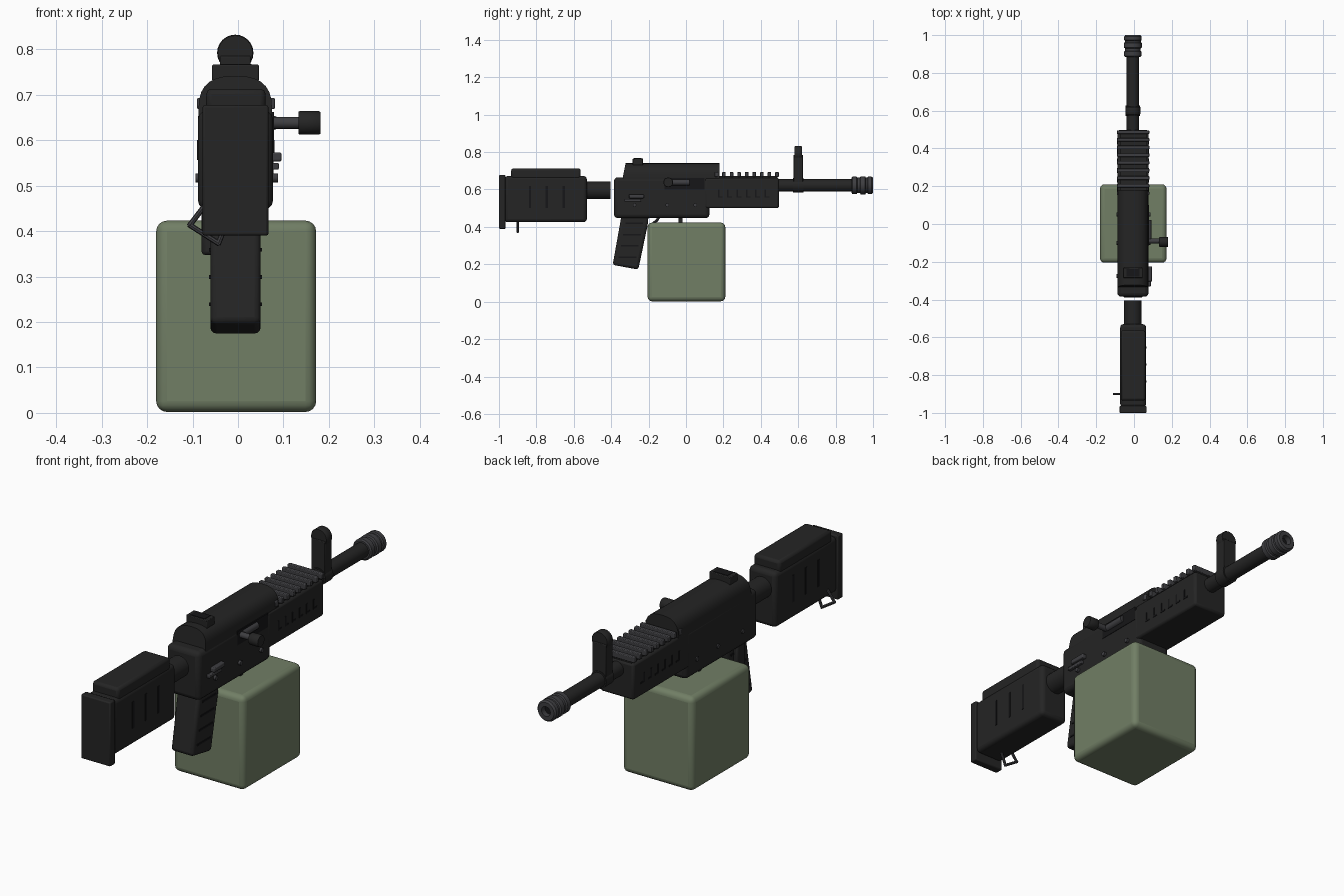
import bpy, bmesh, math
from mathutils import Vector, Matrix

if "Cube" in bpy.data.objects:
    bpy.data.objects.remove(bpy.data.objects["Cube"])

CX = -0.006  # centre line of the body


def material(name, rgb):
    m = bpy.data.materials.new(name)
    m.diffuse_color = (*rgb, 1)
    m.use_nodes = True
    m.node_tree.nodes["Principled BSDF"].inputs["Base Color"].default_value = m.diffuse_color
    return m


BLACK = material("black polymer", (0.018, 0.018, 0.018))
DEEP = material("deep black", (0.008, 0.008, 0.009))
GREY = material("gunmetal grey", (0.048, 0.048, 0.053))
GREEN = material("olive green", (0.165, 0.21, 0.13))


def finish(name, bm, mat, bevel=0.0, segs=2):
    bmesh.ops.recalc_face_normals(bm, faces=bm.faces)
    me = bpy.data.meshes.new(name)
    bm.to_mesh(me)
    bm.free()
    me.materials.append(mat)
    ob = bpy.data.objects.new(name, me)
    bpy.context.collection.objects.link(ob)
    if bevel:
        mod = ob.modifiers.new("Bevel", 'BEVEL')
        mod.width, mod.segments, mod.limit_method = bevel, segs, 'ANGLE'
        mod.angle_limit = math.radians(40)
    bpy.context.view_layer.objects.active = ob
    ob.select_set(True)
    bpy.ops.object.shade_smooth_by_angle(angle=math.radians(35))
    ob.select_set(False)
    return ob


def box(name, x, y, z, mat=BLACK, bevel=0.0, segs=2):
    """Box from (min, max) ranges."""
    bm = bmesh.new()
    bmesh.ops.create_cube(bm, size=1)
    for v in bm.verts:
        v.co = [(r[0] + r[1]) / 2 + c * (r[1] - r[0]) for r, c in zip((x, y, z), v.co)]
    return finish(name, bm, mat, bevel, segs)


def prism(name, pts, axis, lo, hi, mat=BLACK, bevel=0.0, segs=2):
    """Extrude a 2D outline along x (points are y,z) or along y (points are x,z)."""
    bm = bmesh.new()
    place = (lambda a, b, t: (t, a, b)) if axis == 'x' else (lambda a, b, t: (a, t, b))
    f = bm.faces.new([bm.verts.new(place(a, b, lo)) for a, b in pts])
    ext = bmesh.ops.extrude_face_region(bm, geom=[f])
    d = Vector(place(0, 0, hi - lo))
    bmesh.ops.translate(bm, vec=d, verts=[v for v in ext['geom'] if isinstance(v, bmesh.types.BMVert)])
    return finish(name, bm, mat, bevel, segs)


def lathe(name, prof, axis, centre, mat=BLACK, n=24):
    """Turn a profile of (position, radius) about the x or y axis."""
    bm = bmesh.new()
    rings = []
    for t, r in prof:
        ring = []
        for i in range(n):
            a = 2 * math.pi * i / n
            p, q = r * math.cos(a), r * math.sin(a)
            ring.append(bm.verts.new((centre[0] + p, t, centre[1] + q) if axis == 'y'
                                     else (t, centre[0] + p, centre[1] + q)))
        rings.append(ring)
    for a, b in zip(rings, rings[1:]):
        for i in range(n):
            bm.faces.new((a[i], a[(i + 1) % n], b[(i + 1) % n], b[i]))
    bm.faces.new(rings[0])
    bm.faces.new(rings[-1])
    return finish(name, bm, mat)


def wire(name, pts, radius, mat, closed=False):
    """Thin bent rod through a list of points."""
    bm = bmesh.new()
    for a, b in zip(pts, pts[1:] + (pts[:1] if closed else [])):
        a, b = Vector(a), Vector(b)
        if a == b:
            continue
        rot = (b - a).to_track_quat('Z', 'Y').to_matrix().to_4x4()
        bmesh.ops.create_cone(bm, cap_ends=True, segments=8, radius1=radius, radius2=radius,
                              depth=(b - a).length + radius,
                              matrix=Matrix.Translation((a + b) / 2) @ rot)
    return finish(name, bm, mat)


# Box magazine
box("ammo_box", (-0.18, 0.172), (-0.205, 0.21), (0.002, 0.423), GREEN, 0.024, 4)

# Shoulder stock
box("stock_body", (-0.073, 0.064), (-0.97, -0.53), (0.425, 0.672), BLACK, 0.018, 3)
box("cheek_rest", (-0.07, 0.061), (-0.935, -0.563), (0.655, 0.713), BLACK, 0.012)
box("butt_plate", (-0.078, 0.067), (-1.0, -0.964), (0.39, 0.677), BLACK, 0.005)
lathe("stock_tube", [(-0.56, 0.047), (-0.405, 0.047)], 'y', (CX, 0.595))
for side, x in (("left", -0.073), ("right", 0.064)):
    for i in range(3):
        y = -0.84 + 0.09 * i
        box(f"stock_groove_{side}", (x - 0.002, x + 0.002), (y, y + 0.012), (0.50, 0.62), DEEP)
wire("sling_loop", [(-0.07, -0.9, 0.46), (-0.106, -0.9, 0.413), (-0.043, -0.9, 0.373),
                    (-0.02, -0.9, 0.43)], 0.006, GREY)

# Receiver with domed cover
box("receiver", (-0.088, 0.077), (-0.385, 0.125), (0.447, 0.665), BLACK, 0.02, 3)
dome = [(CX + 0.081 * math.copysign(abs(math.cos(a)) ** 0.75, math.cos(a)),
         0.665 + 0.076 * math.sin(a) ** 0.75 if math.sin(a) > 1e-6 else 0.665)
        for a in [math.pi * i / 14 for i in range(15)]]
outline = dome + [(CX - 0.081, 0.6), (CX + 0.081, 0.6)]
cover = prism("receiver_cover", outline, 'y', -0.338, 0.18, BLACK)
for v in cover.data.vertices:  # raked rear face
    if v.co.y < 0:
        v.co.y += max(0, v.co.z - 0.665) * 0.2
box("rear_sight", (-0.057, 0.046), (-0.285, -0.23), (0.73, 0.766), BLACK, 0.003)
box("sight_notch", (-0.04, 0.03), (-0.278, -0.237), (0.764, 0.768), DEEP)

# Right side controls
box("ejection_port", (0.074, 0.079), (-0.115, 0.1), (0.6, 0.662), DEEP)
lathe("bolt", [(-0.08, 0.016), (0.02, 0.016)], 'y', (0.076, 0.638), GREY, 16)
lathe("charging_rod", [(0.06, 0.013), (0.136, 0.013)], 'x', (-0.09, 0.638), GREY, 16)
lathe("charging_knob", [(0.133, 0.024), (0.136, 0.026), (0.178, 0.026), (0.181, 0.024)],
      'x', (-0.095, 0.638), BLACK)
box("selector_lever", (0.07, 0.096), (-0.305, -0.225), (0.553, 0.573), GREY, 0.004)
box("selector_base", (0.07, 0.09), (-0.33, -0.24), (0.535, 0.55), GREY, 0.003)
for y in (-0.275, -0.1, 0.05):
    lathe("receiver_pin", [(-0.093, 0.01), (0.088, 0.01)], 'x', (y, 0.517), GREY, 12)

# Grip, trigger and magazine catch
prism("pistol_grip", [(-0.345, 0.46), (-0.2, 0.46), (-0.205, 0.41), (-0.255, 0.172), (-0.392, 0.197)],
      'x', -0.061, 0.05, BLACK, 0.014, 3)
for i in range(4):
    z = 0.235 + 0.06 * i
    y = -0.315 + 0.2 * (z - 0.235)
    for side, x in (("left", -0.061), ("right", 0.05)):
        box(f"grip_groove_{side}", (x - 0.003, x + 0.003), (y - 0.045, y + 0.05), (z, z + 0.008), DEEP)
box("thumb_rest", (-0.08, -0.05), (-0.31, -0.25), (0.347, 0.46), BLACK, 0.008)
wire("trigger", [(CX, -0.14, 0.46), (CX, -0.155, 0.435), (CX, -0.175, 0.42)], 0.007, GREY)
box("magazine_catch", (-0.05, 0.04), (-0.04, -0.02), (0.415, 0.46), BLACK)

# Handguard with ribs and vents
box("handguard", (-0.088, 0.078), (0.1, 0.497), (0.5, 0.662), BLACK, 0.01)
box("rib_base", (-0.075, 0.065), (0.15, 0.49), (0.65, 0.671), BLACK)
for i in range(9):
    y = 0.153 + 0.0405 * i
    box("handguard_rib", (-0.09, 0.081), (y, y + 0.019), (0.668, 0.693), GREY, 0.003)
for side, x in (("left", -0.088), ("right", 0.078)):
    for i in range(6):
        y = 0.17 + 0.05 * i
        box(f"vent_{side}", (x - 0.002, x + 0.002), (y, y + 0.008), (0.56, 0.6), DEEP)
        box(f"vent_foot_{side}", (x - 0.002, x + 0.002), (y, y + 0.026), (0.556, 0.563), DEEP)

# Barrel, muzzle and front sight
lathe("barrel", [(0.48, 0.033), (0.9, 0.033)], 'y', (CX, 0.622))
lathe("muzzle", [(0.885, 0.04), (0.89, 0.047), (0.912, 0.047), (0.916, 0.041), (0.93, 0.041),
                 (0.934, 0.048), (0.958, 0.048), (0.962, 0.042), (0.97, 0.042), (0.974, 0.047),
                 (0.992, 0.047), (1.0, 0.04), (1.0, 0.022), (0.97, 0.022)], 'y', (CX, 0.622), GREY)
lathe("bore", [(0.965, 0.0215), (0.975, 0.0215)], 'y', (CX, 0.622), DEEP)
lathe("sight_collar", [(0.572, 0.039), (0.628, 0.039)], 'y', (CX, 0.622))
box("front_sight_post", (CX - 0.034, CX + 0.034), (0.575, 0.625), (0.63, 0.785), BLACK, 0.003)
lathe("front_sight_head", [(0.58, 0.038), (0.583, 0.04), (0.617, 0.04), (0.62, 0.038)], 'y', (CX, 0.792))
